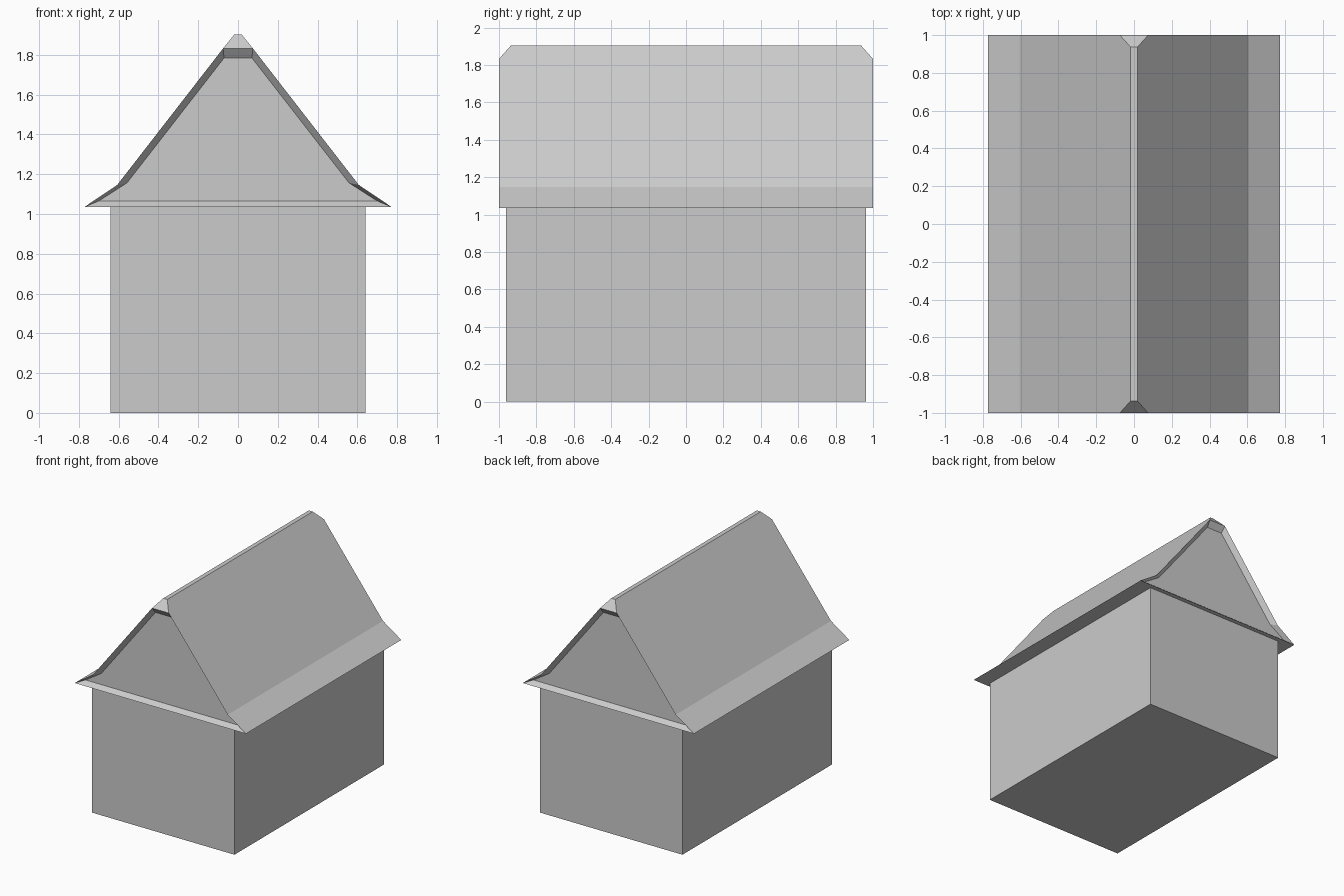
import bpy, bmesh

if "Cube" in bpy.data.objects:
    bpy.data.objects.remove(bpy.data.objects["Cube"])


def finish(bm, name):
    bmesh.ops.recalc_face_normals(bm, faces=bm.faces)
    mesh = bpy.data.meshes.new(name)
    bm.to_mesh(mesh)
    bm.free()
    obj = bpy.data.objects.new(name, mesh)
    bpy.context.collection.objects.link(obj)
    return obj


EAVE = 1.035

# Walls: plain box
bm = bmesh.new()
bmesh.ops.create_cube(bm, size=1)
for v in bm.verts:
    v.co = (v.co.x * 1.284, v.co.y * 1.925, (v.co.z + 0.5) * EAVE)
finish(bm, "walls")

# Roof: flared profile with recessed gables and a clipped ridge
outer = [(0.772, EAVE), (0.607, 1.146), (0.075, 1.832)]
inner = [(0.70, 1.065), (0.558, 1.156), (0.07, 1.784)]
bm = bmesh.new()


def ring(half, y):
    pts = half + [(-x, z) for x, z in reversed(half)]
    return [bm.verts.new((x, y, z)) for x, z in pts]


rims, ridges = [], []
for s in (-1, 1):
    rim, gable = ring(outer, s), ring(inner, s * 0.9625)
    ridge = [bm.verts.new((x, s * 0.937, 1.903)) for x in (0.018, -0.018)]
    # Recessed gable panel and its bevelled border
    bm.faces.new(gable)
    for i in range(6):
        j = (i + 1) % 6
        bm.faces.new((rim[i], rim[j], gable[j], gable[i]))
    # Sloped end of the ridge
    bm.faces.new((rim[2], rim[3], ridge[1], ridge[0]))
    rims.append(rim)
    ridges.append(ridge)

# Flared eaves and flat underside
a, b = rims
for i, j in ((0, 1), (4, 5), (5, 0)):
    bm.faces.new((a[i], a[j], b[j], b[i]))
# Main slopes reach up to the ridge
for low, high, r in ((1, 2, 0), (4, 3, 1)):
    bm.faces.new((a[low], a[high], ridges[0][r], ridges[1][r], b[high], b[low]))
# Flat ridge strip
bm.faces.new((ridges[0][0], ridges[0][1], ridges[1][1], ridges[1][0]))
finish(bm, "roof")
